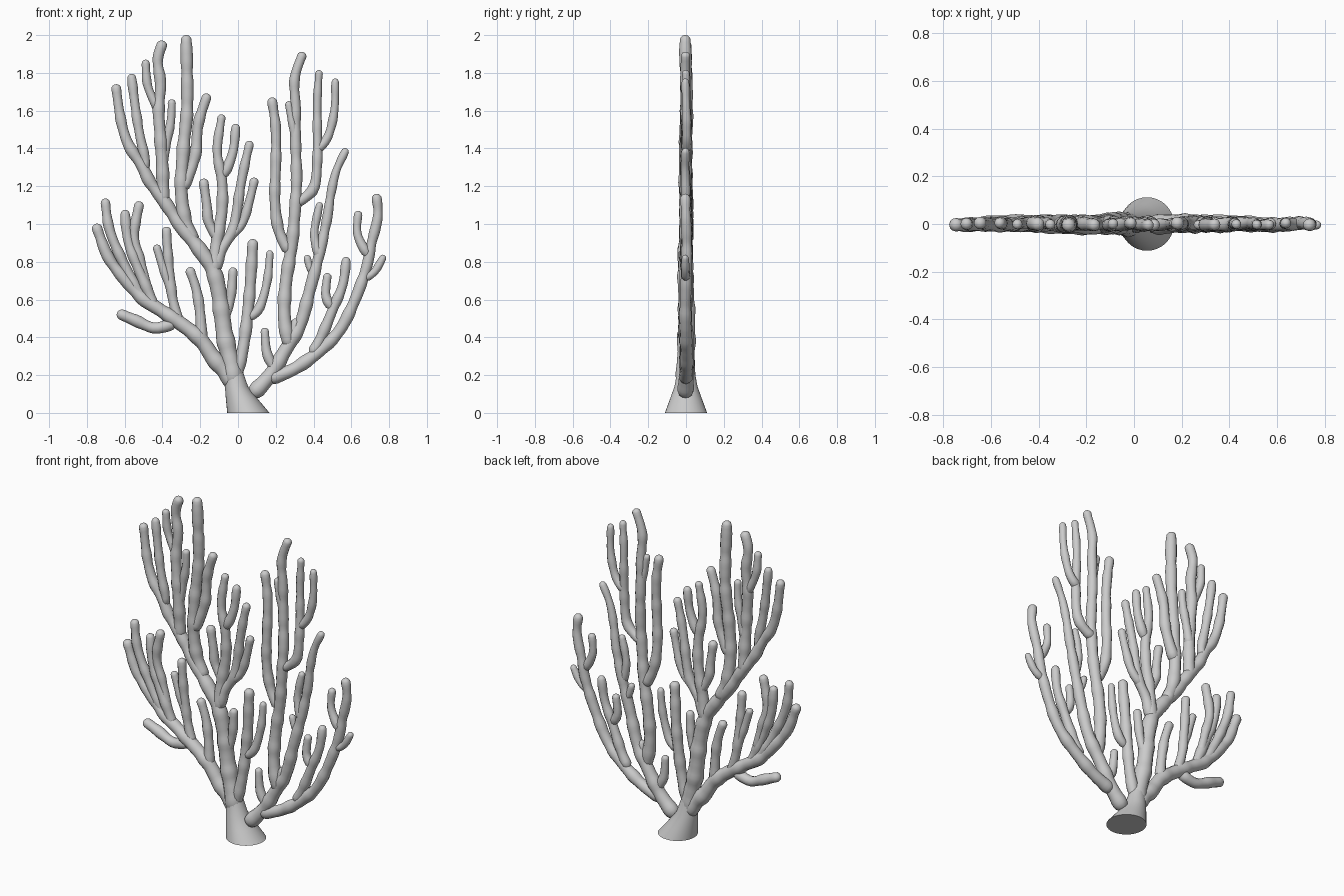
import bpy, bmesh, math, random
from mathutils import Vector

random.seed(4)
SIDES = 12


def finish(bm, name):
    bmesh.ops.recalc_face_normals(bm, faces=bm.faces)
    me = bpy.data.meshes.new(name)
    bm.to_mesh(me)
    bm.free()
    ob = bpy.data.objects.new(name, me)
    bpy.context.collection.objects.link(ob)
    bpy.ops.object.select_all(action='DESELECT')
    ob.select_set(True)
    bpy.context.view_layer.objects.active = ob
    bpy.ops.object.shade_smooth_by_angle(angle=math.radians(50))
    return ob


def spline(pts, step=0.02):
    """Catmull-Rom curve through (x, z) points, lying in the fan plane."""
    p = [Vector((x, 0, z)) for x, z in pts]
    p = [p[0] * 2 - p[1]] + p + [p[-1] * 2 - p[-2]]
    out = []
    for a, b, c, d in zip(p, p[1:], p[2:], p[3:]):
        n = max(2, int((c - b).length / step))
        for i in range(n):
            t = i / n
            out.append(0.5 * (2 * b + (c - a) * t + (2 * a - 5 * b + 4 * c - d) * t * t
                              + (3 * b - a - 3 * c + d) * t ** 3))
    return out + [p[-2]]


def skin(bm, rings):
    """Bridge rings of vertices and cap both ends."""
    for a, b in zip(rings, rings[1:]):
        for i in range(len(a)):
            j = (i + 1) % len(a)
            bm.faces.new((a[i], a[j], b[j], b[i]))
    bm.faces.new(rings[0])
    bm.faces.new(rings[-1])


def tube(bm, r0, r1, pts):
    """Lumpy round-ended branch that tapers from r0 to r1."""
    path = spline(pts)
    # denser samples inside the last span give a rounded tip
    end, prev = path[-1], path[-2]
    path = path[:-1] + [prev.lerp(end, t) for t in (0.4, 0.7, 0.9, 0.985)]
    dist = [0.0]
    for a, b in zip(path, path[1:]):
        dist.append(dist[-1] + (b - a).length)
    total, phase = dist[-1], random.uniform(0, 6.28)
    rings = []
    for k, c in enumerate(path):
        tan = (path[min(k + 1, len(path) - 1)] - path[max(k - 1, 0)]).normalized()
        side = Vector((0, 1, 0))
        nrm = tan.cross(side)
        d = dist[k]
        r = r0 + (r1 - r0) * d / total
        r *= 1 + 0.06 * math.sin(d * 38 + phase) + 0.03 * math.sin(d * 71 + 2 * phase)
        for gap in (total + 0.0005 - d, d + 0.004):
            if gap < r:
                r *= math.sqrt(1 - (1 - gap / r) ** 2)
        off = side * 0.004 * math.sin(d * 9 + phase)
        rings.append([bm.verts.new(c + off + r * (math.cos(a) * nrm + math.sin(a) * side))
                      for a in (2 * math.pi * i / SIDES for i in range(SIDES))])
    skin(bm, rings)


def limb(name, branches):
    bm = bmesh.new()
    for r0, r1, *pts in branches:
        tube(bm, r0, r1, pts)
    finish(bm, name)


# flared holdfast leaning to the left
bm = bmesh.new()
skin(bm, [[bm.verts.new((x + r * math.cos(a), r * math.sin(a), z))
           for a in (2 * math.pi * i / 32 for i in range(32))]
          for x, z, r in ((.055, 0, .112), (.022, .07, .086), (-.008, .14, .061), (-.022, .23, .044))])
finish(bm, "holdfast")

# low left limb
limb("left_limb", [
    (.046, .027, (-.02, .14), (-.07, .22), (-.13, .29), (-.2, .39), (-.3, .47), (-.42, .55),
     (-.51, .61), (-.61, .72), (-.69, .83), (-.755, 1.0)),
    (.03, .025, (-.43, .55), (-.52, .635), (-.61, .8), (-.68, .97), (-.705, 1.135)),
    (.03, .026, (-.44, .55), (-.475, .64), (-.53, .77), (-.58, .91), (-.6, 1.075)),
    (.024, .027, (-.48, .66), (-.515, .8), (-.55, .94), (-.52, 1.12)),
    (.027, .025, (-.31, .47), (-.345, .6), (-.36, .72), (-.37, .82), (-.38, .985)),
    (.024, .022, (-.345, .62), (-.37, .69), (-.4, .78), (-.435, .89)),
    (.03, .03, (-.33, .48), (-.38, .46), (-.45, .45), (-.545, .49), (-.64, .53)),
    (.03, .024, (-.19, .36), (-.2, .52), (-.22, .65), (-.26, .77)),
])

# main stem sweeping up to the left crown
limb("main_stem", [
    (.05, .024, (-.02, .14), (-.03, .23), (-.07, .41), (-.095, .6), (-.13, .75), (-.2, .86),
     (-.31, 1.0), (-.39, 1.12), (-.465, 1.22), (-.51, 1.31), (-.58, 1.42), (-.62, 1.55), (-.648, 1.74)),
    (.025, .025, (-.075, .49), (-.04, .6), (-.025, .77)),
])
limb("left_crown", [
    (.026, .024, (-.5, 1.28), (-.49, 1.33), (-.52, 1.47), (-.545, 1.63), (-.565, 1.795)),
    (.035, .027, (-.395, 1.11), (-.4, 1.29), (-.41, 1.45), (-.42, 1.6), (-.41, 1.74), (-.425, 1.87),
     (-.395, 1.97)),
    (.024, .022, (-.42, 1.6), (-.445, 1.65), (-.48, 1.74), (-.49, 1.87)),
    (.026, .021, (-.4, 1.32), (-.38, 1.42), (-.355, 1.55), (-.35, 1.66)),
    (.036, .031, (-.23, .9), (-.28, 1.02), (-.3, 1.18), (-.29, 1.39), (-.27, 1.6), (-.27, 1.82), (-.275, 2.0)),
    (.032, .026, (-.3, 1.18), (-.265, 1.25), (-.225, 1.37), (-.21, 1.53), (-.16, 1.69)),
])

# upright middle sprays
limb("middle_spray", [
    (.036, .022, (-.13, .73), (-.11, .92), (-.085, 1.07), (-.085, 1.23), (-.11, 1.39), (-.085, 1.58)),
    (.027, .023, (-.085, 1.25), (-.06, 1.29), (-.025, 1.39), (-.01, 1.53)),
    (.031, .023, (-.12, .75), (-.09, .86), (-.03, .96), (-.005, 1.075), (.01, 1.18), (.035, 1.31), (.065, 1.44)),
    (.026, .022, (-.05, .93), (.02, 1.0), (.06, 1.12), (.09, 1.245)),
    (.028, .024, (-.1, .91), (-.155, 1.01), (-.165, 1.1), (-.185, 1.24)),
])
limb("short_centre_branch", [
    (.032, .029, (-.01, .18), (.03, .36), (.05, .52), (.065, .68), (.08, .92)),
    (.026, .02, (.06, .5), (.115, .56), (.155, .7), (.17, .86)),
])

# right limbs
limb("right_stem", [
    (.042, .02, (.07, .09), (.17, .2), (.25, .33), (.33, .47), (.38, .65), (.43, .84), (.47, 1.02),
     (.49, 1.15), (.52, 1.28), (.575, 1.4)),
    (.025, .02, (.43, .82), (.405, .93), (.41, 1.0), (.435, 1.115)),
    (.02, .02, (.42, .73), (.385, .76), (.362, .835)),
    (.03, .02, (.25, .38), (.29, .42), (.31, .5)),
])
limb("right_crown", [
    (.036, .025, (.27, .35), (.245, .52), (.255, .7), (.285, .89), (.3, 1.05), (.31, 1.23),
     (.305, 1.44), (.305, 1.62), (.3, 1.77), (.345, 1.91)),
    (.022, .02, (.305, 1.42), (.29, 1.52), (.265, 1.65)),
    (.03, .026, (.27, .85), (.215, .97), (.195, 1.13), (.2, 1.31), (.2, 1.5), (.178, 1.67)),
    (.03, .02, (.3, 1.11), (.355, 1.14), (.405, 1.2), (.42, 1.34), (.42, 1.5), (.42, 1.66), (.43, 1.815)),
    (.026, .019, (.415, 1.39), (.475, 1.46), (.51, 1.6), (.515, 1.77)),
])
limb("low_right_limb", [
    (.036, .025, (.16, .18), (.22, .2), (.31, .24), (.435, .33), (.54, .44), (.62, .6), (.68, .77),
     (.705, .89), (.74, 1.04), (.732, 1.16)),
    (.026, .02, (.69, .83), (.645, .91), (.63, .97), (.638, 1.07)),
    (.024, .018, (.67, .71), (.725, .75), (.775, .835)),
    (.03, .024, (.39, .31), (.44, .4), (.505, .555), (.555, .68), (.575, .825)),
    (.025, .023, (.5, .55), (.465, .62), (.475, .74)),
    (.028, .022, (.21, .21), (.155, .31), (.14, .45)),
])
